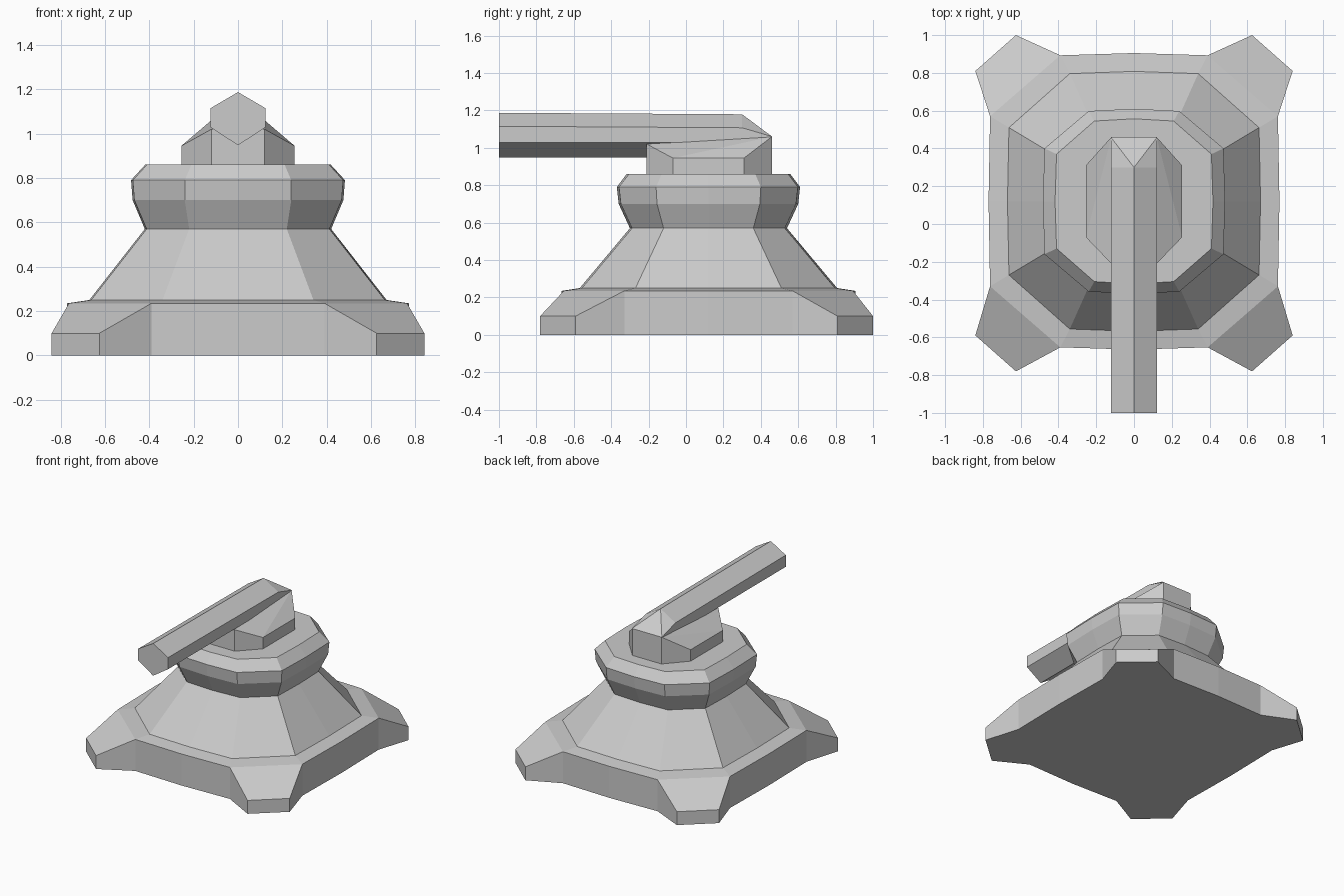
import bpy, bmesh
from math import radians, copysign

if "Cube" in bpy.data.objects:
    bpy.data.objects.remove(bpy.data.objects["Cube"])

CY = 0.12  # y of the pedestal axis


def finish(bm, name):
    bmesh.ops.recalc_face_normals(bm, faces=bm.faces[:])
    mesh = bpy.data.meshes.new(name)
    bm.to_mesh(mesh)
    bm.free()
    obj = bpy.data.objects.new(name, mesh)
    bpy.context.collection.objects.link(obj)
    return obj


def ring(bm, z, side, corner_x, corner_y, end):
    """Octagon with slightly bowed sides: 12 points, symmetric in x and y."""
    a, b = side - 0.008, end - 0.012
    quarter = [(side, 0), (a, corner_y), (corner_x, b), (0, end)]
    half = quarter + [(-x, y) for x, y in quarter[2:0:-1]]
    pts = half + [(-x, -y) for x, y in half]
    return [bm.verts.new((x, CY + y, z)) for x, y in pts]


def loft(bm, profile):
    rings = [ring(bm, *p) for p in profile]
    walls = []
    for lo, hi in zip(rings, rings[1:]):
        n = len(lo)
        walls.append([bm.faces.new((lo[i], lo[(i + 1) % n], hi[(i + 1) % n], hi[i]))
                      for i in range(n)])
    bm.faces.new(rings[0][::-1])
    bm.faces.new(rings[-1])
    return walls


def hull(name, points):
    bm = bmesh.new()
    for p in points:
        bm.verts.new(p)
    res = bmesh.ops.convex_hull(bm, input=bm.verts[:])
    loose = [v for v in bm.verts if not v.link_faces]
    bmesh.ops.delete(bm, geom=loose, context='VERTS')
    bmesh.ops.dissolve_limit(bm, angle_limit=radians(1), verts=bm.verts[:], edges=bm.edges[:])
    return finish(bm, name)


# Pedestal: z, side x, corner x, corner y, end y
bm = bmesh.new()
walls = loft(bm, [
    (0.00, 0.77, 0.39, 0.45, 0.785),
    (0.235, 0.77, 0.39, 0.45, 0.785),
    (0.25, 0.67, 0.34, 0.39, 0.688),
    (0.57, 0.42, 0.22, 0.24, 0.42),
    (0.70, 0.475, 0.24, 0.275, 0.48),
    (0.79, 0.482, 0.24, 0.28, 0.49),
    (0.86, 0.418, 0.21, 0.25, 0.437),
])

# Four corner feet pulled out of the diagonal base walls
feet = bmesh.ops.extrude_discrete_faces(bm, faces=[walls[0][i] for i in (1, 4, 7, 10)])["faces"]
for face in feet:
    for v in face.verts:
        tx, ty = (0.84, 0.70) if abs(v.co.x) > 0.6 else (0.625, 0.89)
        v.co = (copysign(tx, v.co.x), 0.11 + copysign(ty, v.co.y - CY), 0.1 if v.co.z > 0.1 else 0)
finish(bm, "pedestal")

# Turret block with sloping shoulders
turret = []
for s in (-1, 1):
    for x, y, top in [(0.12, -0.21, 1.02), (0.255, -0.07, 0.945),
                      (0.255, 0.31, 0.945), (0.12, 0.46, 1.06)]:
        turret += [(s * x, y, 0.86), (s * x, y, top)]
hull("turret", turret)

# Six-sided barrel, wedge-shaped at the rear
barrel = [(-0.123, 0.46, 1.06), (0.123, 0.46, 1.06)]
for y, drop in [(-1.0, 0), (0.30, 0.008)]:
    barrel += [(0, y, 1.187 - drop), (0, y, 0.947)]
    barrel += [(s * 0.123, y, z) for s in (-1, 1) for z in (1.115 - drop, 1.028)]
hull("barrel", barrel)
